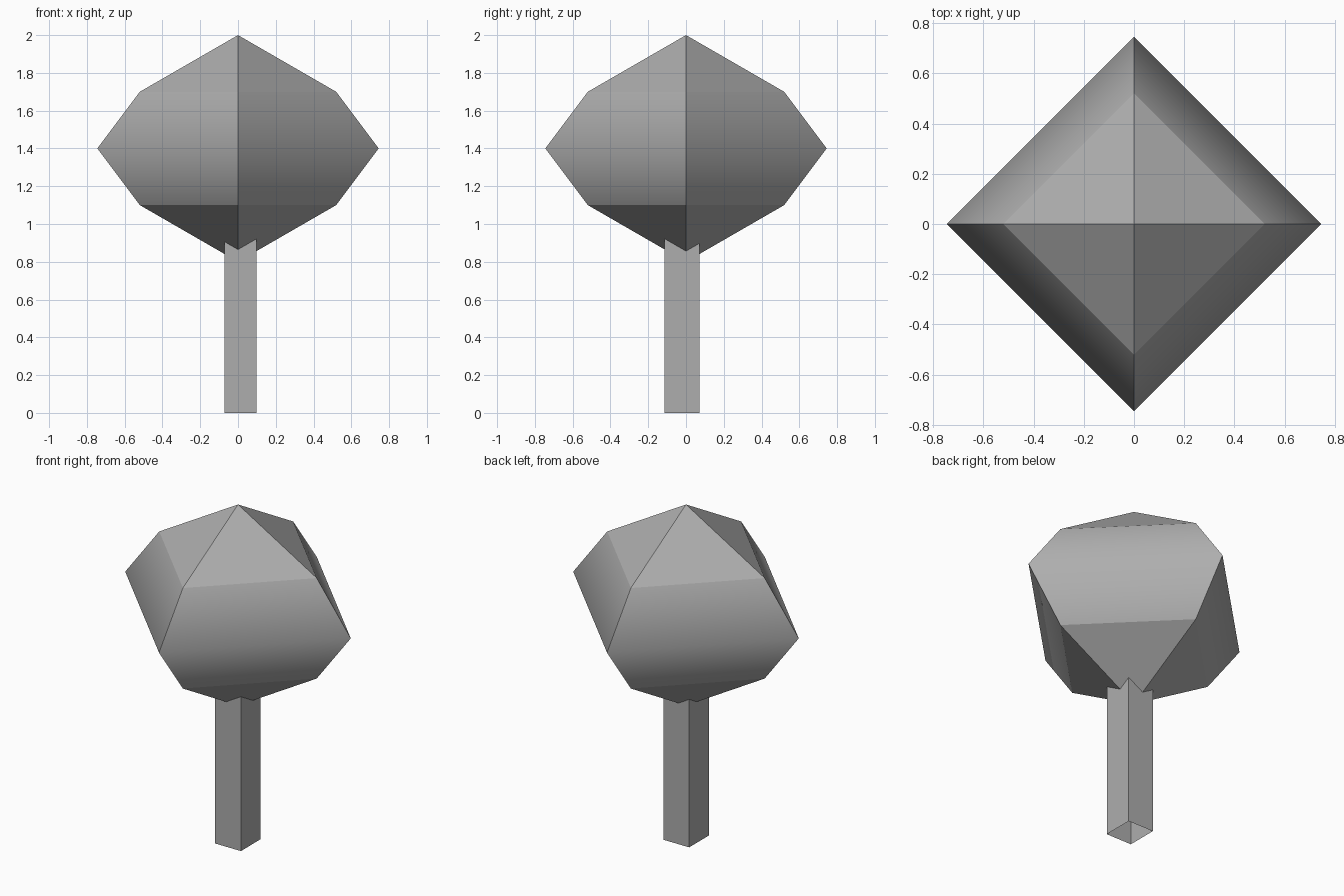
import bpy
import bmesh
from math import cos, sin, pi

if "Cube" in bpy.data.objects:
    bpy.data.objects.remove(bpy.data.objects["Cube"], do_unlink=True)

# One plain grey for the whole tree
grey = bpy.data.materials.new("plain_grey")
grey.use_nodes = True
COLOUR = (0.42, 0.42, 0.42, 1)
grey.diffuse_color = COLOUR
grey.node_tree.nodes["Principled BSDF"].inputs["Base Color"].default_value = COLOUR


def add_object(name, bm):
    bmesh.ops.recalc_face_normals(bm, faces=bm.faces)
    mesh = bpy.data.meshes.new(name)
    bm.to_mesh(mesh)
    bm.free()
    mesh.materials.append(grey)
    obj = bpy.data.objects.new(name, mesh)
    bpy.context.collection.objects.link(obj)
    return obj


# Canopy: four-sided faceted crown, rounded only across its widest ring
SIDES = 4
MIDDLE = 1.4
bm = bmesh.new()
rings = []
for radius, z in [(0.52, 1.1), (0.745, MIDDLE), (0.52, 1.7)]:
    angles = [2 * pi * i / SIDES for i in range(SIDES)]
    rings.append([bm.verts.new((radius * cos(a), radius * sin(a), z)) for a in angles])
bottom_tip = bm.verts.new((0, 0, 0.8))
top_tip = bm.verts.new((0, 0, 2))

for i in range(SIDES):
    j = (i + 1) % SIDES
    bm.faces.new((bottom_tip, rings[0][j], rings[0][i]))
    bm.faces.new((top_tip, rings[-1][i], rings[-1][j]))
    for low, high in zip(rings, rings[1:]):
        bm.faces.new((low[i], low[j], high[j], high[i]))

for face in bm.faces:
    face.smooth = True
for edge in bm.edges:
    edge.smooth = all(abs(v.co.z - MIDDLE) < 0.01 for v in edge.verts)
add_object("canopy", bm)

# Trunk: slightly off-centre square tube, open at both ends
bm = bmesh.new()
bmesh.ops.create_cube(bm, size=1)
bmesh.ops.scale(bm, vec=(0.17, 0.185, 1), verts=bm.verts)
bmesh.ops.translate(bm, vec=(0.013, -0.02, 0.5), verts=bm.verts)
bm.normal_update()
ends = [f for f in bm.faces if abs(f.normal.z) > 0.9]
bmesh.ops.delete(bm, geom=ends, context="FACES_ONLY")
add_object("trunk", bm)
